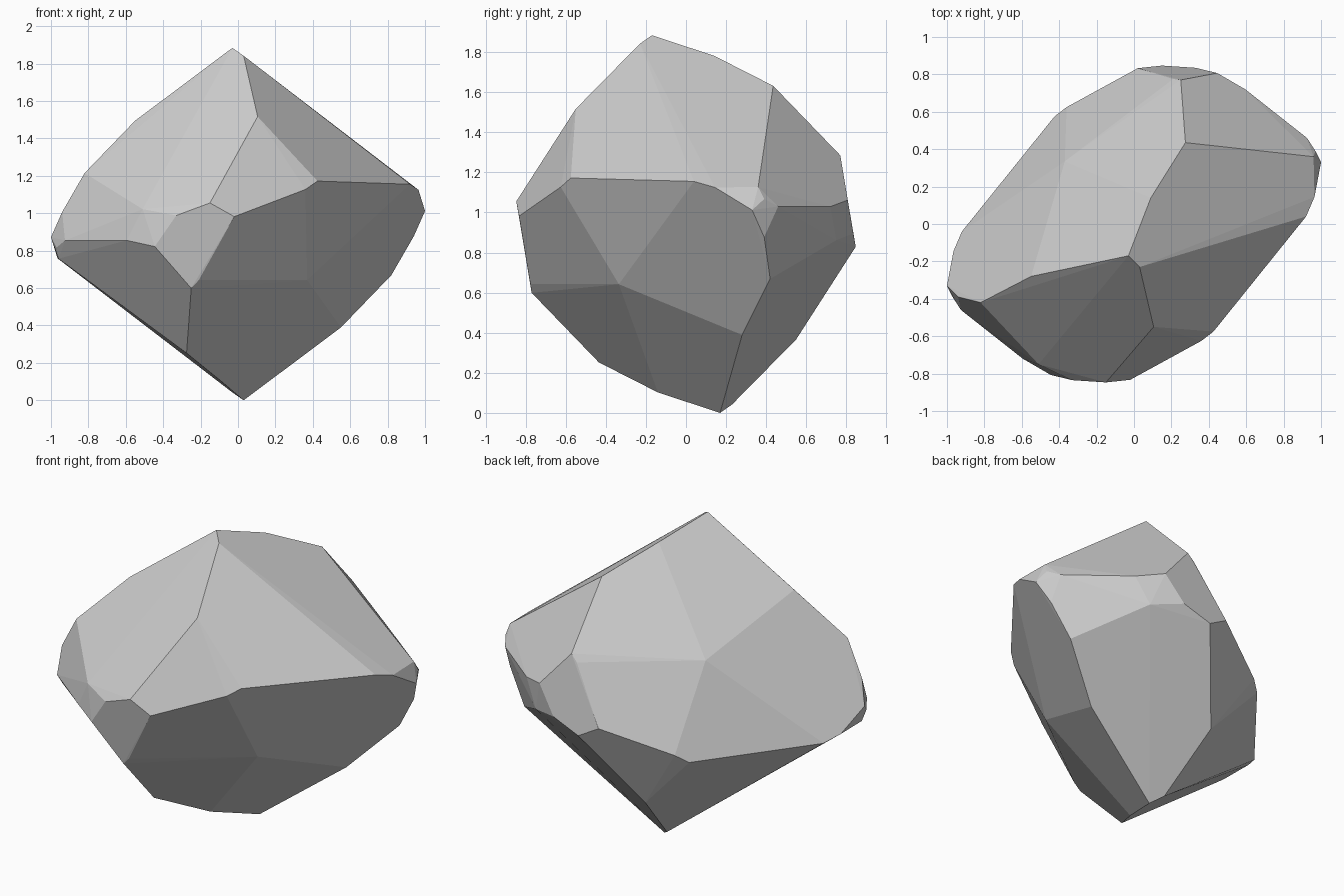
import bpy
import bmesh
import math
from mathutils import Vector

# Remove the default object
default_cube = bpy.data.objects.get("Cube")
if default_cube:
    bpy.data.objects.remove(default_cube, do_unlink=True)

HALF_HEIGHT = 0.942

# Corners of half of the stone, in hundredths of a unit from its centre.
# The other half is the same set reflected through the centre.
crown = [(-3, -17, 94.2), (3, -23, 90), (10.5, -55, 57.5), (-55, -28, 55.3),
         (9, 14, 84), (27.5, 43.5, 69), (25, 77, 34.3)]
left_tip = [(100, 33, 7), (96, 36, 18.5), (92, 4, 21.3), (96.5, 14.5, 18.3),
            (97, 39, 12.5), (92.5, 46, 8.8)]
right_shoulder = [(-82, -42, 27.3), (-94, -39, 6.5), (-59.5, -72, -8.7),
                  (-51, -75, 8)]
front_chips = [(42.5, -57.5, 23), (36, -62.5, 18.5), (-2, -83.3, 4),
               (-15, -84.7, 11.3), (-33, -83.5, 4.6), (-44.5, -80.7, -12),
               (-21, -77.5, -30), (37, -33.5, -30)]


def make_material(name, colour):
    """One flat colour for the viewport and for renders."""
    material = bpy.data.materials.new(name)
    material.use_nodes = True
    material.diffuse_color = colour
    shader = material.node_tree.nodes["Principled BSDF"]
    shader.inputs["Base Color"].default_value = colour
    shader.inputs["Roughness"].default_value = 0.9
    return material


def make_stone(name, corners, material):
    """Convex faceted stone, symmetric through its centre."""
    bm = bmesh.new()
    centre = Vector((0, 0, HALF_HEIGHT))
    for corner in corners:
        offset = Vector(corner) / 100
        for side in (1, -1):
            bm.verts.new(centre + side * offset)
    hull = bmesh.ops.convex_hull(bm, input=bm.verts)
    loose = {v for v in hull["geom_interior"] + hull["geom_unused"]
             if isinstance(v, bmesh.types.BMVert)}
    bmesh.ops.delete(bm, geom=list(loose), context="VERTS")
    # Join nearly flat triangles into broad facets
    bmesh.ops.dissolve_limit(bm, angle_limit=math.radians(3),
                             verts=bm.verts, edges=bm.edges)
    bmesh.ops.recalc_face_normals(bm, faces=bm.faces)
    mesh = bpy.data.meshes.new(name)
    bm.to_mesh(mesh)
    bm.free()
    mesh.materials.append(material)
    stone = bpy.data.objects.new(name, mesh)
    bpy.context.collection.objects.link(stone)
    return stone


stone_grey = make_material("stone grey", (0.6, 0.6, 0.6, 1))
make_stone("faceted_stone", crown + left_tip + right_shoulder + front_chips,
           stone_grey)
